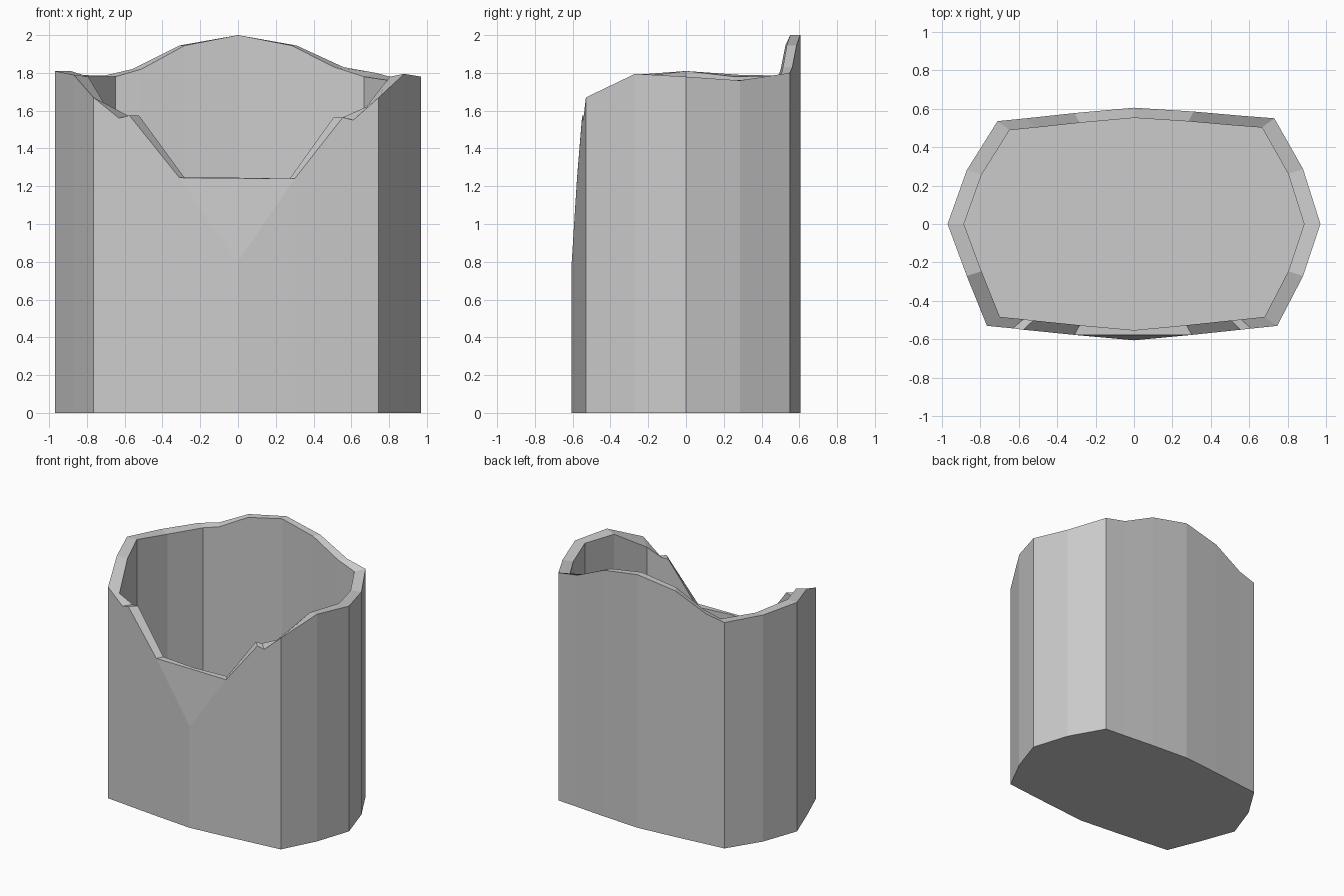
import bpy, bmesh

if "Cube" in bpy.data.objects:
    bpy.data.objects.remove(bpy.data.objects["Cube"])

# Outline, counter-clockwise from the front centre:
# (x, y, outer rim height, inner rim height)
OUTLINE = [
    (0.00, -0.605, 0.80, 1.245),
    (0.30, -0.577, 1.24, 1.24),
    (0.555, -0.55, 1.565, 1.565),
    (0.61, -0.544, 1.55, 1.565),
    (0.745, -0.53, 1.67, 1.62),
    (0.88, -0.27, 1.795, 1.78),
    (0.97, 0.00, 1.78, 1.78),
    (0.88, 0.285, 1.76, 1.76),
    (0.73, 0.55, 1.80, 1.78),
    (0.56, 0.563, 1.83, 1.83),
    (0.31, 0.585, 1.945, 1.945),
    (0.00, 0.605, 2.00, 2.00),
    (-0.31, 0.577, 1.945, 1.945),
    (-0.56, 0.55, 1.82, 1.82),
    (-0.71, 0.535, 1.785, 1.78),
    (-0.87, 0.28, 1.79, 1.78),
    (-0.97, 0.00, 1.81, 1.81),
    (-0.87, -0.27, 1.79, 1.78),
    (-0.765, -0.53, 1.67, 1.62),
    (-0.63, -0.543, 1.56, 1.57),
    (-0.575, -0.55, 1.575, 1.575),
    (-0.31, -0.577, 1.245, 1.245),
]
INNER = 0.912      # inner wall is the outline scaled in
FLOOR = 0.06       # floor thickness
n = len(OUTLINE)

bm = bmesh.new()
base = [bm.verts.new((x, y, 0)) for x, y, a, b in OUTLINE]
outer = [bm.verts.new((x, y, a)) for x, y, a, b in OUTLINE]
inner = [bm.verts.new((x * INNER, y * INNER, b)) for x, y, a, b in OUTLINE]
floor = [bm.verts.new((x * INNER, y * INNER, FLOOR)) for x, y, a, b in OUTLINE]

# Outer wall, rim and inner wall
for i in range(n):
    j = (i + 1) % n
    bm.faces.new((base[i], base[j], outer[j], outer[i]))
    bm.faces.new((inner[i], inner[j], floor[j], floor[i]))
    if 0 not in (i, j):
        bm.faces.new((outer[i], outer[j], inner[j], inner[i]))

# Flat triangle and rim at the front notch
bm.faces.new((outer[-1], outer[0], outer[1]))
bm.faces.new((outer[-1], outer[1], inner[1], inner[0], inner[-1]))

# Underside and inside floor
bm.faces.new(base[::-1])
bm.faces.new(floor)
bmesh.ops.recalc_face_normals(bm, faces=bm.faces[:])

mesh = bpy.data.meshes.new("open_container")
bm.to_mesh(mesh)
bm.free()
bpy.context.collection.objects.link(bpy.data.objects.new("open_container", mesh))
